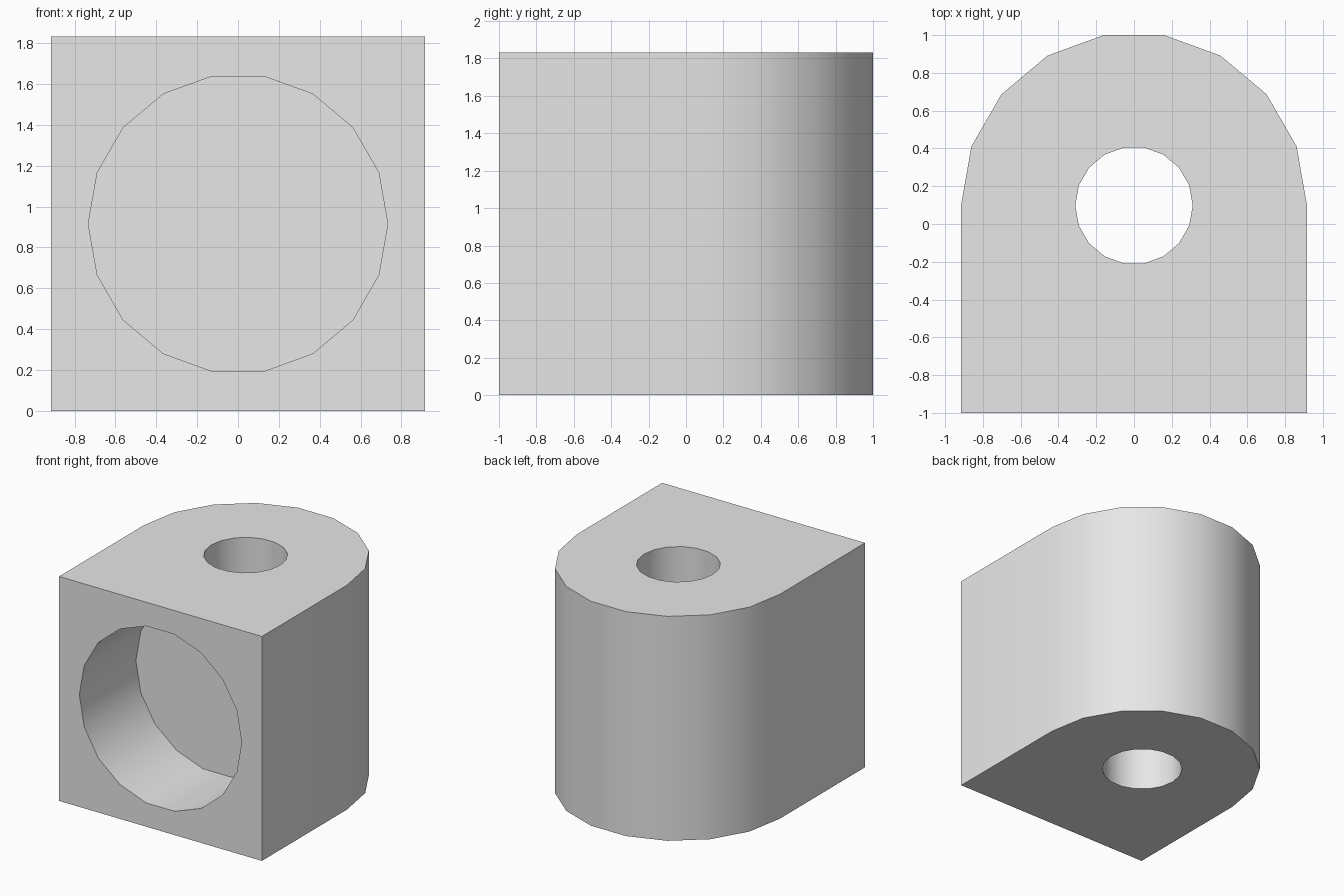
import bpy, bmesh
from math import sin, cos, radians
from mathutils import Vector

if "Cube" in bpy.data.objects:
    bpy.data.objects.remove(bpy.data.objects["Cube"], do_unlink=True)

R = 0.916            # half width of the block and radius of its rounded back
HEIGHT = 2 * R
ARC_Y = 0.098        # centre of the rounded back and of the vertical hole
STEP = 20            # degrees per facet

grey = bpy.data.materials.new("light_grey")
grey.use_nodes = True
grey.diffuse_color = (0.8, 0.8, 0.8, 1)
grey.node_tree.nodes["Principled BSDF"].inputs["Base Color"].default_value = grey.diffuse_color


def prism(name, outline, direction):
    """Extrude a closed outline along a direction."""
    bm = bmesh.new()
    face = bm.faces.new([bm.verts.new(p) for p in outline])
    top = bmesh.ops.extrude_face_region(bm, geom=[face])["geom"]
    bmesh.ops.translate(bm, vec=Vector(direction),
                        verts=[v for v in top if isinstance(v, bmesh.types.BMVert)])
    bmesh.ops.recalc_face_normals(bm, faces=bm.faces)
    mesh = bpy.data.meshes.new(name)
    bm.to_mesh(mesh)
    bm.free()
    mesh.materials.append(grey)
    obj = bpy.data.objects.new(name, mesh)
    bpy.context.collection.objects.link(obj)
    return obj


def arc(radius, end):
    return [(radius * cos(radians(a)), radius * sin(radians(a))) for a in range(0, end, STEP)]


# Block: square front, half-round back
outline = [(x, y + ARC_Y, 0) for x, y in arc(R, 181)] + [(-R, -1, 0), (R, -1, 0)]
block = prism("block", outline, (0, 0, HEIGHT))

# Cutters: vertical through hole and blind round recess in the front
hole = prism("hole_cutter", [(x, y + ARC_Y, -0.1) for x, y in arc(0.311, 360)],
             (0, 0, HEIGHT + 0.2))
recess = prism("recess_cutter", [(x, -1.1, z + R) for x, z in arc(0.733, 360)],
               (0, 0.83, 0))

bpy.context.view_layer.objects.active = block
for cutter in (hole, recess):
    cutter.hide_render = True
    mod = block.modifiers.new(cutter.name, "BOOLEAN")
    mod.operation = "DIFFERENCE"
    mod.solver = "EXACT"
    mod.object = cutter
    bpy.ops.object.modifier_apply(modifier=mod.name)
    bpy.data.objects.remove(cutter, do_unlink=True)

# Smooth the round walls, keep the rims sharp
bpy.ops.object.select_all(action="DESELECT")
block.select_set(True)
bpy.ops.object.shade_smooth_by_angle(angle=radians(30))
